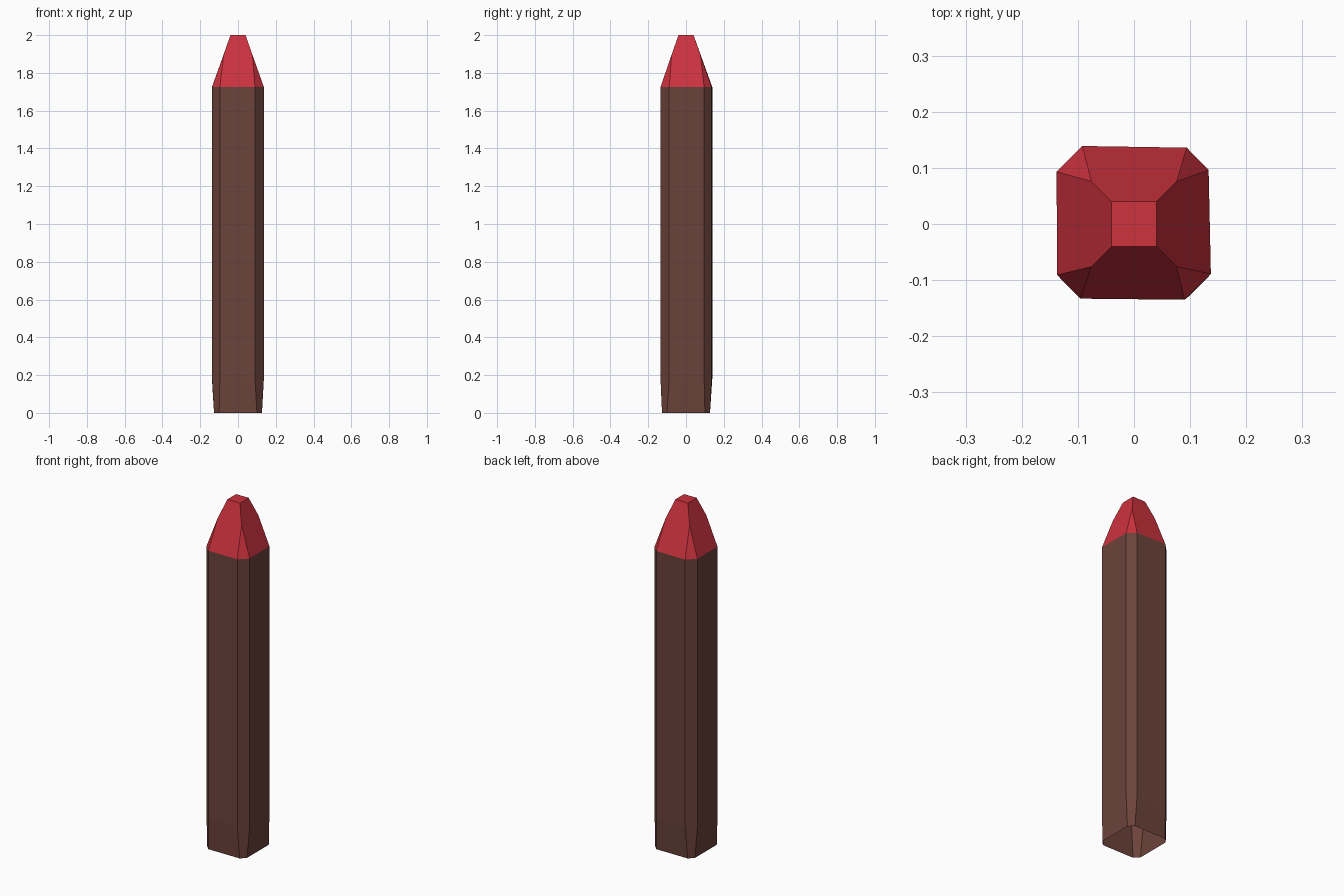
import bpy
import bmesh

if "Cube" in bpy.data.objects:
    bpy.data.objects.remove(bpy.data.objects["Cube"])


def material(name, rgb):
    m = bpy.data.materials.new(name)
    m.diffuse_color = (*rgb, 1)
    m.use_nodes = True
    m.node_tree.nodes["Principled BSDF"].inputs["Base Color"].default_value = m.diffuse_color
    return m


def make_object(name, bm, mat):
    mesh = bpy.data.meshes.new(name)
    bm.to_mesh(mesh)
    bm.free()
    mesh.materials.append(mat)
    obj = bpy.data.objects.new(name, mesh)
    bpy.context.collection.objects.link(obj)
    return obj


def ring(bm, pts, z):
    return [bm.verts.new((x, y, z)) for x, y in pts]


def bridge(bm, low, high):
    n = len(low)
    for i in range(n):
        j = (i + 1) % n
        bm.faces.new((low[i], low[j], high[j], high[i]))


brown = material("dark brown wood", (0.147, 0.056, 0.042))
red = material("red paint", (0.61, 0.032, 0.048))

CORNERS = [(1, 1), (-1, 1), (-1, -1), (1, -1)]  # counter-clockwise
SHOULDER = 1.725

# Slightly uneven chamfered square, two points per corner
outline = [(0.133, 0.096), (0.094, 0.136), (-0.092, 0.139), (-0.138, 0.093),
           (-0.137, -0.091), (-0.096, -0.133), (0.090, -0.135), (0.137, -0.089)]

# Foot outline: smaller, with narrower chamfers
foot = []
for sx, sy in CORNERS:
    pair = [(sx * 0.127, sy * 0.100), (sx * 0.100, sy * 0.127)]
    foot += pair if sx * sy > 0 else pair[::-1]

# Post shaft, tapered at the foot and open underneath
bm = bmesh.new()
rings = [ring(bm, foot, 0), ring(bm, outline, 0.18), ring(bm, outline, SHOULDER)]
for low, high in zip(rings, rings[1:]):
    bridge(bm, low, high)
make_object("post_shaft", bm, brown)

# Painted tip: chamfers run out to a point, then a small square top
bm = bmesh.new()
base = ring(bm, outline, SHOULDER)
mid = ring(bm, [(sx * 0.076, sy * 0.076) for sx, sy in CORNERS], 1.897)
top = ring(bm, [(sx * 0.04, sy * 0.04) for sx, sy in CORNERS], 2.0)
for i in range(4):
    j = (i + 1) % 4
    bm.faces.new((base[2 * i], base[2 * i + 1], mid[i]))
    bm.faces.new((base[2 * i + 1], base[2 * j], mid[j], top[j], top[i], mid[i]))
bm.faces.new(top)
make_object("post_tip", bm, red)
